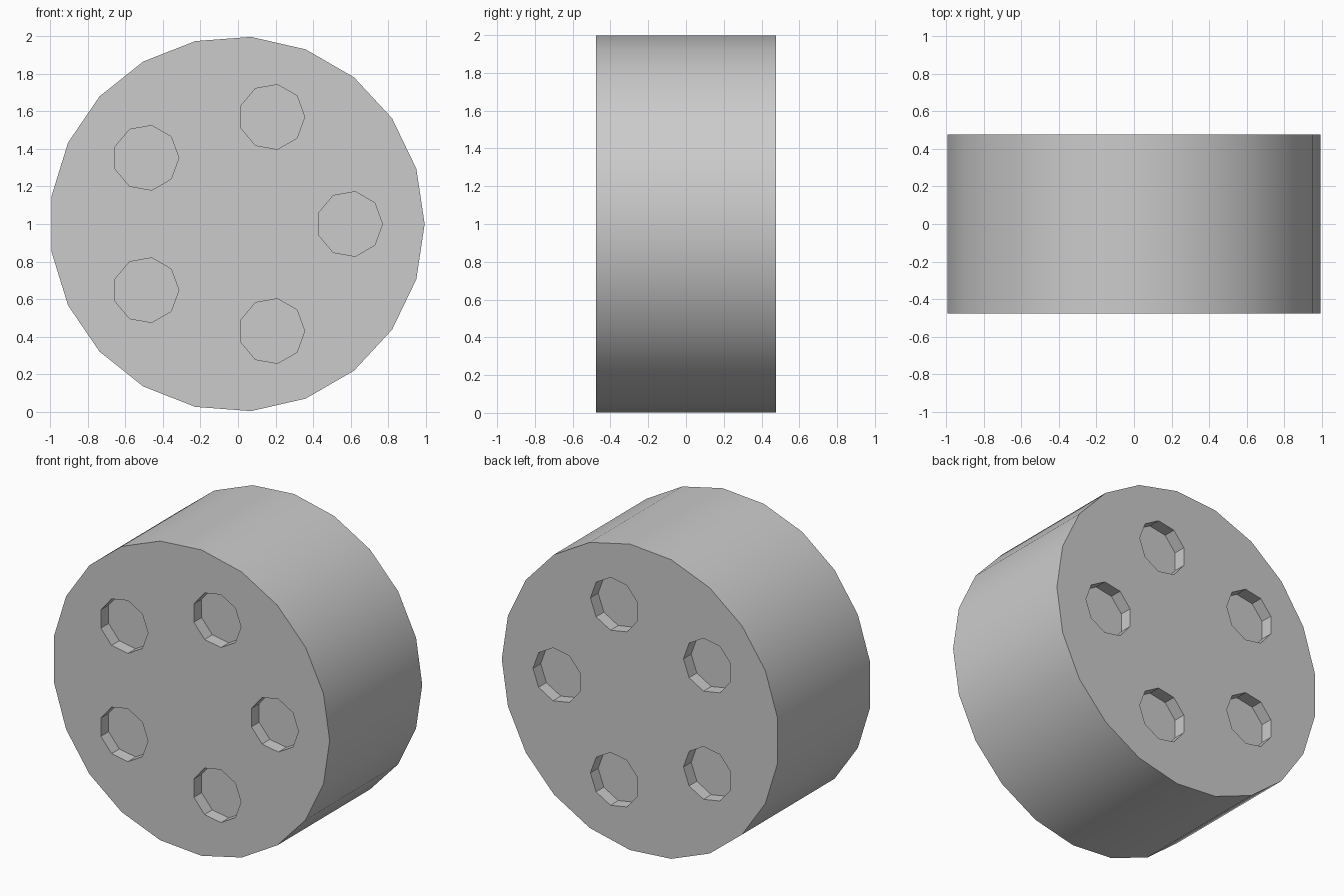
import bpy, bmesh
from math import sin, cos, pi, radians

default = bpy.data.objects.get("Cube")
if default:
    bpy.data.objects.remove(default, do_unlink=True)

CENTRE_X, CENTRE_Z = -0.005, 1.0
RADIUS, HALF_WIDTH = 1.0, 0.477
HOLE_RADIUS, HOLE_RING, HOLE_DEPTH = 0.175, 0.6, 0.08

grey = bpy.data.materials.new("plain grey")
grey.use_nodes = True
colour = (0.6, 0.6, 0.6, 1)
grey.diffuse_color = colour
grey.node_tree.nodes["Principled BSDF"].inputs["Base Color"].default_value = colour


def add_prism(bm, x, z, radius, sides, y0, y1):
    """Add a closed prism along y, with one corner pointing to +x."""
    angles = [2 * pi * i / sides for i in range(sides)]
    rings = [[bm.verts.new((x + radius * cos(a), y, z + radius * sin(a)))
              for a in angles] for y in (y0, y1)]
    bm.faces.new(rings[0])
    bm.faces.new(rings[1])
    for i in range(sides):
        j = (i + 1) % sides
        bm.faces.new((rings[0][i], rings[0][j], rings[1][j], rings[1][i]))


def make_object(name, bm):
    bmesh.ops.recalc_face_normals(bm, faces=bm.faces)
    mesh = bpy.data.meshes.new(name)
    bm.to_mesh(mesh)
    bm.free()
    mesh.materials.append(grey)
    obj = bpy.data.objects.new(name, mesh)
    bpy.context.collection.objects.link(obj)
    return obj


# Wheel drum
bm = bmesh.new()
add_prism(bm, CENTRE_X, CENTRE_Z, RADIUS, 21, -HALF_WIDTH, HALF_WIDTH)
wheel = make_object("wheel", bm)

# Five shallow bolt holes on each face
bm = bmesh.new()
for side in (-1, 1):
    for k in range(5):
        a = 2 * pi * k / 5
        add_prism(bm, CENTRE_X + HOLE_RING * cos(a), CENTRE_Z + HOLE_RING * sin(a),
                  HOLE_RADIUS, 9, side * (HALF_WIDTH - HOLE_DEPTH), side * (HALF_WIDTH + 0.1))
cutter = make_object("hole_cutter", bm)
cutter.hide_render = True

# Cut the holes and remove the helper
bpy.context.view_layer.objects.active = wheel
wheel.select_set(True)
cut = wheel.modifiers.new("bolt_holes", "BOOLEAN")
cut.operation = "DIFFERENCE"
cut.solver = "EXACT"
cut.object = cutter
bpy.ops.object.modifier_apply(modifier=cut.name)
bpy.data.objects.remove(cutter, do_unlink=True)

# Smooth tread, crisp rims and hole edges
bpy.ops.object.shade_smooth_by_angle(angle=radians(30))
